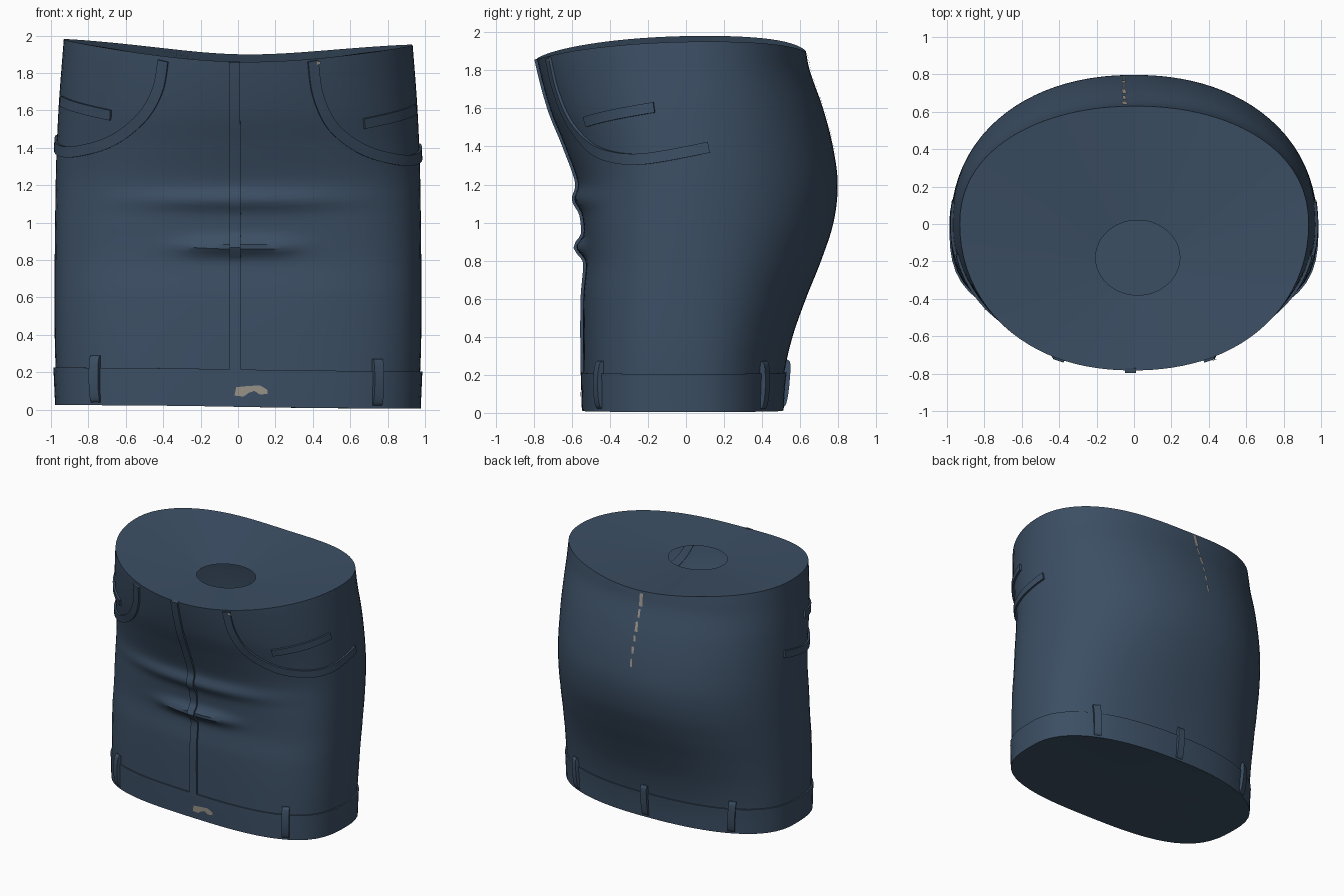
import bpy, bmesh, math
from mathutils import Vector

cube = bpy.data.objects.get("Cube")
if cube:
    bpy.data.objects.remove(cube)


def material(name, rgb):
    m = bpy.data.materials.new(name)
    m.use_nodes = True
    m.diffuse_color = (*rgb, 1)
    m.node_tree.nodes["Principled BSDF"].inputs["Base Color"].default_value = (*rgb, 1)
    return m


DENIM = material("denim blue", (0.045, 0.078, 0.128))
WORN = material("worn beige", (0.32, 0.29, 0.25))

# Profiles as (height, depth): front and back centre lines, half width, squareness
FRONT = [(0, .535), (.2, .54), (.6, .54), (.8, .525), (1, .54), (1.2, .565),
         (1.4, .635), (1.6, .715), (1.87, .785), (2, .8)]
BACK = [(0, .5), (.2, .515), (.4, .56), (.6, .63), (.8, .71), (1, .775), (1.2, .797),
        (1.4, .772), (1.6, .72), (1.8, .65), (1.9, .63), (2, .61)]
WIDTH = [(0, .965), (.4, .98), (1.2, .975), (1.6, .96), (2, .93)]
SQUARE_FRONT = [(0, 3.1), (.8, 2.8), (1.3, 2.3), (2, 2.05)]
SQUARE_BACK = [(0, 2.4), (1.2, 2.15), (2, 2.2)]
FOLDS = [(.87, .05, .045, 32), (1.12, .035, .05, 50)]


def curve(points, z):
    """Smooth interpolation through (height, value) pairs."""
    z = min(max(z, points[0][0]), points[-1][0])
    i = next(k for k in range(len(points) - 1) if z <= points[k + 1][0])

    def slope(k):
        a, b = points[max(k - 1, 0)], points[min(k + 1, len(points) - 1)]
        return (b[1] - a[1]) / (b[0] - a[0])
    (z0, v0), (z1, v1) = points[i], points[i + 1]
    h = z1 - z0
    t = (z - z0) / h
    return (v0 * (1 + 2 * t) * (1 - t) ** 2 + v1 * t * t * (3 - 2 * t)
            + h * slope(i) * t * (1 - t) ** 2 - h * slope(i + 1) * t * t * (1 - t))


def surface(deg, z, off=0):
    """Point on the skirt; 0 degrees is the front, 90 is +x."""
    deg = (deg + 180) % 360 - 180
    s, c = math.sin(math.radians(deg)), math.cos(math.radians(deg))
    front = c > 0
    n = curve(SQUARE_FRONT if front else SQUARE_BACK, z)
    depth = curve(FRONT if front else BACK, z)
    r = (abs(s / curve(WIDTH, z)) ** n + abs(c / depth) ** n) ** (-1 / n)
    if front:
        for height, amount, size, spread in FOLDS:
            d = (z - height) / size
            r += amount * math.exp(-d * d - (deg / spread) ** 4)
    r += off
    return Vector((r * s, -r * c, z))


def normal(deg, z):
    du = surface(deg + .5, z) - surface(deg - .5, z)
    dz = surface(deg, z + .01) - surface(deg, z - .01)
    return du.cross(dz).normalized()


def rim(deg):
    s, c = math.sin(math.radians(deg)), math.cos(math.radians(deg))
    return 1.88 - .02 * c + .085 * s * s - .015 * s


def hem(deg):
    return .015 - .01 * math.sin(math.radians(deg))


def finish(name, bm, mat):
    mesh = bpy.data.meshes.new(name)
    bm.to_mesh(mesh)
    bm.free()
    mesh.materials.append(mat)
    ob = bpy.data.objects.new(name, mesh)
    bpy.context.collection.objects.link(ob)
    bpy.ops.object.select_all(action='DESELECT')
    ob.select_set(True)
    bpy.context.view_layer.objects.active = ob
    bpy.ops.object.shade_smooth_by_angle(angle=math.radians(35))
    return ob


def bridge(bm, rows, closed=True):
    """Quads between successive rows of vertices."""
    for a, b in zip(rows, rows[1:]):
        n = len(a)
        for i in range(n if closed else n - 1):
            j = (i + 1) % n
            bm.faces.new((a[i], a[j], b[j], b[i]))


COLS = 96
ANGLES = [360 * i / COLS for i in range(COLS)]

# Skirt body, with a dished top around a round opening
bm = bmesh.new()
ROWS = 72
rows = []
for k in range(ROWS + 1):
    t = k / ROWS
    rows.append([bm.verts.new(surface(a, .1 + t * (rim(a) - .1))) for a in ANGLES])
rows.append([bm.verts.new((.02 + .225 * math.sin(math.radians(a)),
                           -.18 - .2 * math.cos(math.radians(a)), 1.845)) for a in ANGLES])
bridge(bm, rows)
finish("skirt_body", bm, DENIM)

# Band along the bottom, closed underneath
bm = bmesh.new()
rows = []
for t, off in ((0, .012), (.33, .012), (.66, .012), (1, .012), (1, -.01)):
    rows.append([bm.verts.new(surface(a, hem(a) + t * .2, off)) for a in ANGLES])
bridge(bm, rows)
centre = bm.verts.new((0, -.02, .02))
for i in range(COLS):
    bm.faces.new((rows[0][(i + 1) % COLS], rows[0][i], centre))
finish("bottom_band", bm, DENIM)


def strip(name, path, width, lift, mat=DENIM, steps=10, bow=0.0):
    """Raised ribbon following (angle, height) points over the surface."""
    knots = [Vector(p) for p in path]
    samples = []
    for i in range(len(knots) - 1):
        p0, p1, p2, p3 = (knots[min(max(i + d, 0), len(knots) - 1)] for d in (-1, 0, 1, 2))
        for k in range(steps + (i == len(knots) - 2)):
            t = k / steps
            samples.append(.5 * (2 * p1 + (p2 - p0) * t + (2 * p0 - 5 * p1 + 4 * p2 - p3) * t * t
                                 + (3 * p1 - p0 - 3 * p2 + p3) * t ** 3))
    pts = [surface(a, z) for a, z in samples]
    bm = bmesh.new()
    rows = []
    last = len(pts) - 1
    for i, (p, (a, z)) in enumerate(zip(pts, samples)):
        nrm = normal(a, z)
        along = (pts[min(i + 1, last)] - pts[max(i - 1, 0)]).normalized()
        side = nrm.cross(along).normalized() * width / 2
        out = nrm * (lift + bow * math.sin(math.pi * i / last) ** .5)
        low = nrm * -.012
        rows.append([bm.verts.new(p + d) for d in (side + low, side + out, out - side, low - side)])
    bridge(bm, rows)
    bm.faces.new(rows[0])
    bm.faces.new(rows[-1])
    bmesh.ops.recalc_face_normals(bm, faces=bm.faces)
    finish(name, bm, mat)


# Centre front placket
strip("front_placket", [(-1.6, .2), (-1.6, 1), (-1.4, 1.86)], .06, .014, steps=40)

# Pocket trims and welts, the -x side sitting slightly higher
POCKET = [(29, 1.865), (32, 1.69), (39, 1.53), (51, 1.41), (63, 1.35), (77, 1.335), (97, 1.395)]
for side, sign, rise in (("left", 1, 0), ("right", -1, .045)):
    strip(side + "_pocket_trim",
          [(sign * a, z + rise * min(1, (1.87 - z) * 3)) for a, z in POCKET], .058, .014)
    strip(side + "_pocket_welt",
          [(sign * a, z + rise) for a, z in ((52, 1.53), (65, 1.565), (80, 1.605))], .055, .014)

# Belt loops around the band
for name, a in (("front_left", 59), ("front_right", -60), ("back_left", 120),
                ("back_right", -120), ("back_centre", 180)):
    z = hem(a)
    strip(name + "_belt_loop", [(a, z + .015), (a, z + .14), (a, z + .265)], .055, .008, bow=.026)


# Worn patches
def patch(name, outline, off):
    bm = bmesh.new()
    bm.faces.new([bm.verts.new(surface(a, z, off)) for a, z in outline])
    finish(name, bm, WORN)


patch("front_worn_patch", [(-2, .075), (3, .07), (6, .09), (9, .1), (12, .08), (16, .085),
                           (16, .105), (12, .13), (4, .125), (-1, .12)], .016)
patch("pocket_worn_spot", [(30, 1.845), (31.5, 1.845), (31.5, 1.862), (30, 1.862)], .02)
for k, (top, low, half) in enumerate([(1.885, 1.79, 1.5), (1.77, 1.71, .9), (1.68, 1.61, 1.1),
                                      (1.58, 1.54, .8), (1.5, 1.45, .9), (1.41, 1.35, .7)]):
    a = 184.5 - .1 * k
    patch("back_worn_patch_%d" % (k + 1),
          [(a + half, low), (a + half * .6, top), (a - half, top), (a - half * .7, low)], .006)
